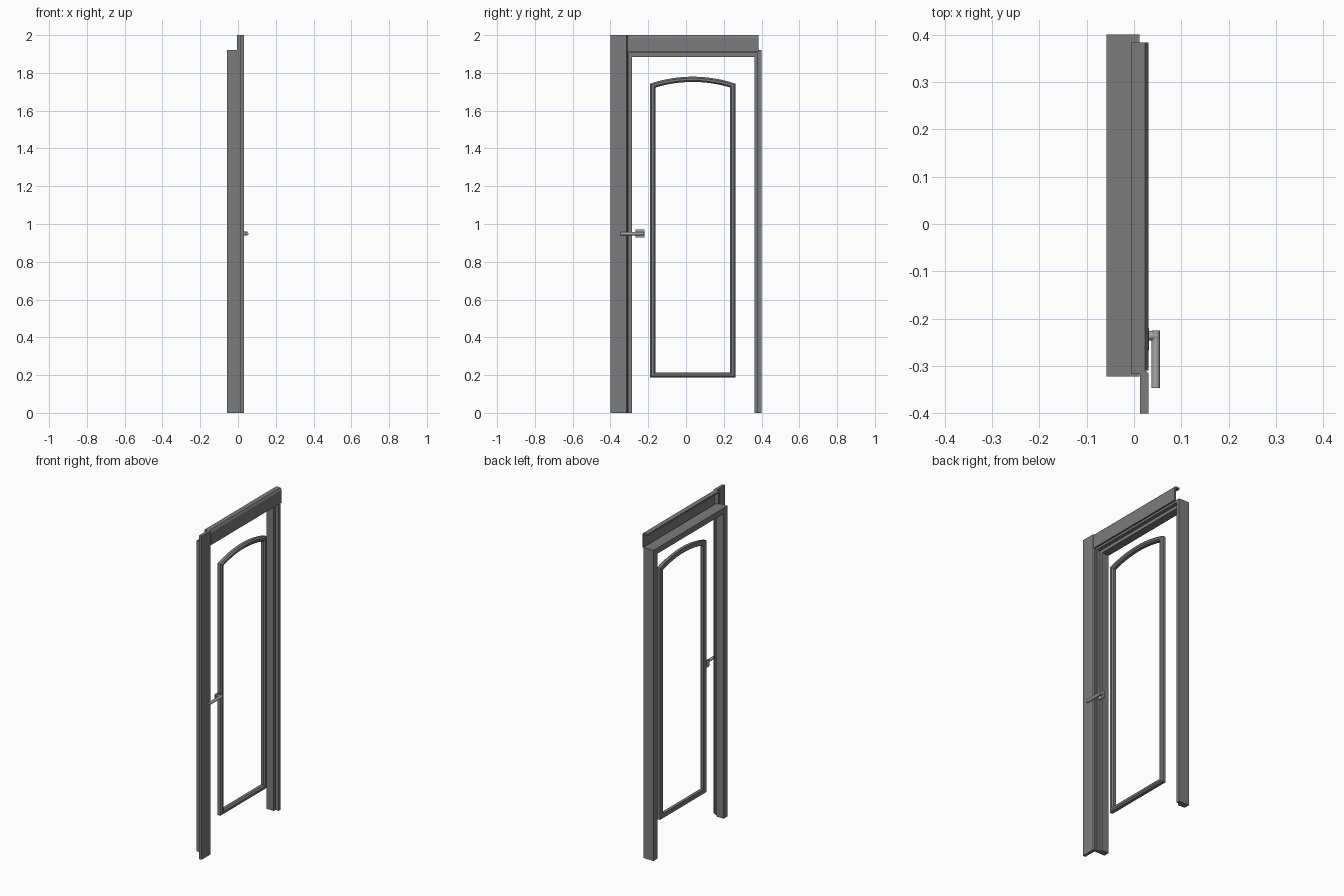
import bpy, bmesh, math
from mathutils import Matrix, Vector

cube = bpy.data.objects.get("Cube")
if cube:
    bpy.data.objects.remove(cube, do_unlink=True)


def material(name, value):
    m = bpy.data.materials.new(name)
    m.use_nodes = True
    colour = (value, value, value, 1)
    m.diffuse_color = colour
    m.node_tree.nodes["Principled BSDF"].inputs["Base Color"].default_value = colour
    return m


frame_grey = material("frame grey", 0.2)
metal_grey = material("handle light grey", 0.38)


def finish(name, bm, mat):
    bmesh.ops.recalc_face_normals(bm, faces=bm.faces)
    mesh = bpy.data.meshes.new(name)
    bm.to_mesh(mesh)
    bm.free()
    mesh.materials.append(mat)
    obj = bpy.data.objects.new(name, mesh)
    bpy.context.collection.objects.link(obj)
    return obj


def prism(name, profile, axis, start, end, mat=frame_grey):
    """Extrude a flat profile along one axis; profile holds the other two coordinates."""
    bm = bmesh.new()
    verts = []
    for p in profile:
        co = list(p)
        co.insert(axis, start)
        verts.append(bm.verts.new(co))
    face = bm.faces.new(verts)
    new = bmesh.ops.extrude_face_region(bm, geom=[face])["geom"]
    shift = Vector((0, 0, 0))
    shift[axis] = end - start
    bmesh.ops.translate(bm, vec=shift, verts=[v for v in new if isinstance(v, bmesh.types.BMVert)])
    return finish(name, bm, mat)


# Rebated jamb: two stacked U shapes open at the floor
CENTRE, HALF, TOP = 0.039, 0.361, 1.92


def jamb(name, inner, inner_top, x0, x1):
    outline = [(-HALF, 0), (-HALF, TOP), (HALF, TOP), (HALF, 0),
               (inner, 0), (inner, inner_top), (-inner, inner_top), (-inner, 0)]
    prism(name, [(CENTRE + y, z) for y, z in outline], 0, x0, x1)


jamb("jamb_back", 0.324, 1.885, -0.058, -0.01)
jamb("jamb_front", 0.34, 1.905, -0.01, 0.012)

# Wide side casing, an angle section with a return into the wall
prism("side_casing",
      [(0.013, -0.4), (0.031, -0.4), (0.031, -0.315), (0.023, -0.309),
       (-0.006, -0.309), (-0.006, -0.317), (0.013, -0.317)], 2, 0, 2)

# Head casing, an angle section with a chamfered upper edge
prism("head_casing",
      [(0.031, 1.91), (0.031, 1.988), (0.023, 2.0), (-0.006, 2.0),
       (-0.006, 1.99), (0.021, 1.99), (0.021, 1.91)], 1, -0.309, 0.383)

# Arched glazing bead: a bevelled section swept round the opening
BEAD_HALF, BEAD_BOTTOM, BEAD_PEAK, RADIUS = 0.226, 0.187, 1.78, 0.709


def bead_loop(bm, inset, x):
    half, radius = BEAD_HALF - inset, RADIUS - inset
    points = [(-half, BEAD_BOTTOM + inset), (half, BEAD_BOTTOM + inset)]
    steps = 16
    for i in range(steps + 1):
        y = half * (1 - 2 * i / steps)
        points.append((y, BEAD_PEAK - RADIUS + math.sqrt(radius ** 2 - y ** 2)))
    return [bm.verts.new((x, 0.036 + y, z)) for y, z in points]


bm = bmesh.new()
section = [(0, -0.006), (0, 0.012), (0.008, 0.02), (0.02, 0.02), (0.028, 0.012), (0.028, -0.006)]
loops = [bead_loop(bm, d, x) for d, x in section]
for a, b in zip(loops, loops[1:] + loops[:1]):
    for i in range(len(a)):
        j = (i + 1) % len(a)
        bm.faces.new((a[i], a[j], b[j], b[i]))
finish("glazing_bead", bm, frame_grey)

# Lever handle: square rose, neck and lever
HANDLE_Z = 0.949
prism("handle_rose", [(-0.267, HANDLE_Z - 0.021), (-0.22, HANDLE_Z - 0.021),
                      (-0.22, HANDLE_Z + 0.021), (-0.267, HANDLE_Z + 0.021)],
      0, 0.026, 0.032, metal_grey)


def rod(name, start, end, radius):
    start, end = Vector(start), Vector(end)
    axis = end - start
    turn = axis.to_track_quat("Z", "Y").to_matrix().to_4x4()
    bm = bmesh.new()
    bmesh.ops.create_cone(bm, cap_ends=True, segments=16, radius1=radius, radius2=radius,
                          depth=axis.length, matrix=Matrix.Translation((start + end) / 2) @ turn)
    obj = finish(name, bm, metal_grey)
    bpy.ops.object.select_all(action="DESELECT")
    obj.select_set(True)
    bpy.context.view_layer.objects.active = obj
    bpy.ops.object.shade_smooth_by_angle()


rod("handle_neck", (0.032, -0.236, HANDLE_Z), (0.05, -0.236, HANDLE_Z), 0.01)
rod("handle_lever", (0.046, -0.225, HANDLE_Z), (0.046, -0.346, HANDLE_Z), 0.009)
